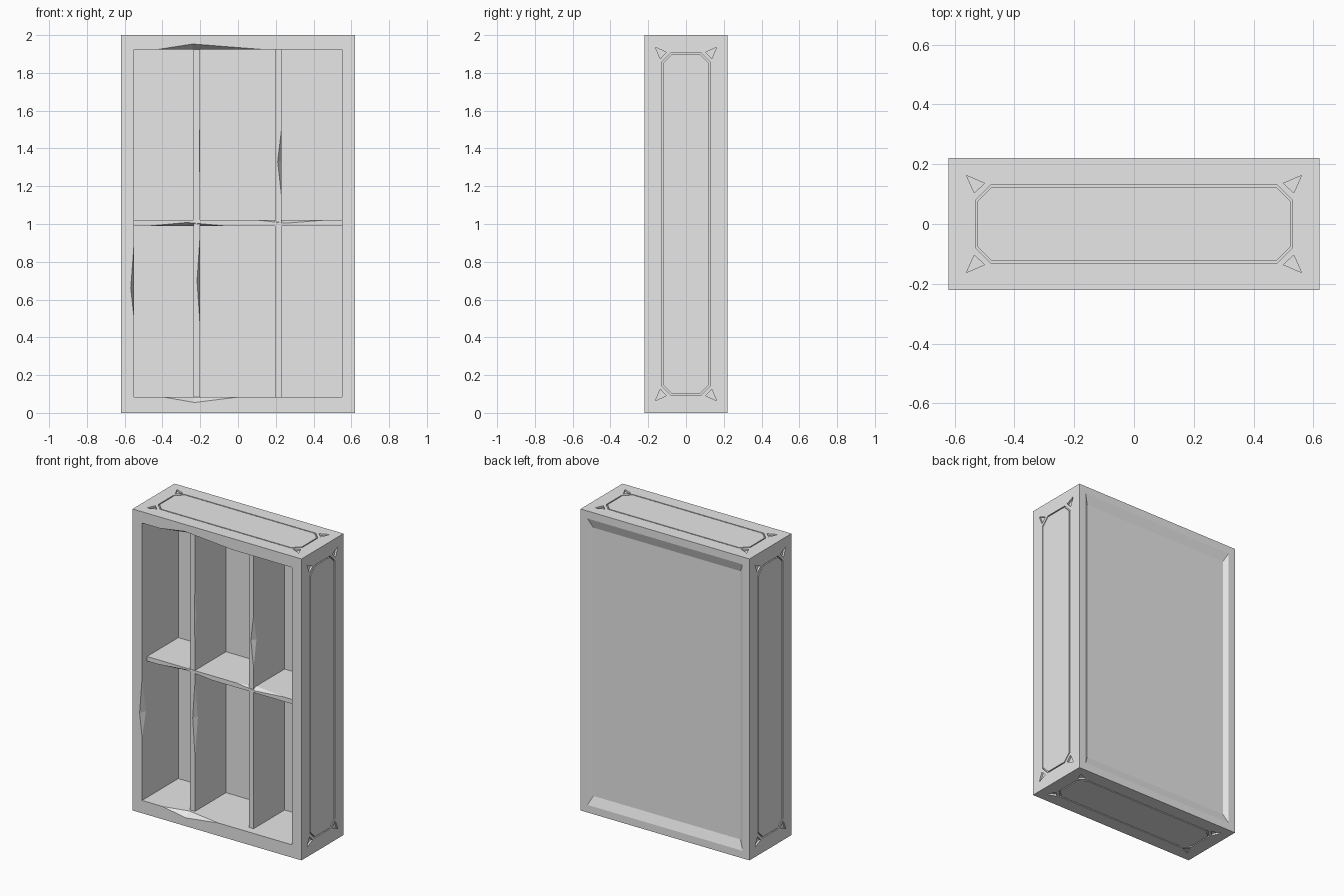
import bpy, bmesh
from mathutils import Vector

cube = bpy.data.objects.get("Cube")
if cube:
    bpy.data.objects.remove(cube, do_unlink=True)

grey = bpy.data.materials.new("plain_grey")
grey.use_nodes = True
grey.diffuse_color = (0.8, 0.8, 0.8, 1)
grey.node_tree.nodes["Principled BSDF"].inputs["Base Color"].default_value = (0.8, 0.8, 0.8, 1)

W, D, H = 0.62, 0.22, 2.0        # half width, half depth, height
FRONT, BACK = -0.165, 0.16       # front of the dividers, inner back wall
EDGE = 0.55                      # half width of the opening
LOW, TOP = 0.085, 1.925          # opening heights


def hull(name, points):
    """Convex solid around the points."""
    bm = bmesh.new()
    for p in points:
        bm.verts.new(p)
    res = bmesh.ops.convex_hull(bm, input=bm.verts)
    loose = [v for v in res["geom_interior"] if isinstance(v, bmesh.types.BMVert)]
    bmesh.ops.delete(bm, geom=loose, context="VERTS")
    bmesh.ops.dissolve_limit(bm, angle_limit=0.001, verts=bm.verts, edges=bm.edges)
    bmesh.ops.recalc_face_normals(bm, faces=bm.faces)
    mesh = bpy.data.meshes.new(name)
    bm.to_mesh(mesh)
    bm.free()
    mesh.materials.append(grey)
    ob = bpy.data.objects.new(name, mesh)
    bpy.context.collection.objects.link(ob)
    return ob


def box(name, x, y, z):
    return hull(name, [(a, b, c) for a in x for b in y for c in z])


def cut(target, cutter):
    cutter.hide_render = True
    mod = target.modifiers.new("cut", "BOOLEAN")
    mod.operation = "DIFFERENCE"
    mod.solver = "EXACT"
    mod.object = cutter
    bpy.context.view_layer.objects.active = target
    bpy.ops.object.modifier_apply(modifier=mod.name)
    bpy.data.objects.remove(cutter, do_unlink=True)


def chip(target, centre, before, after, across, inward):
    """Tapered nick on an edge, widest at the centre."""
    c, a, i = Vector(centre), Vector(across), Vector(inward)
    cut(target, hull("chip_cutter", [c + Vector(before), c + Vector(after),
                                     c + a, c + i, c - a - i]))


# Hollow case with an open front and a bevelled recess at the back
case = box("case", (-W, W), (-D, D), (0, H))
cut(case, box("cavity_cutter", (-EDGE, EDGE), (-D - 0.1, BACK), (LOW, TOP)))
inset = 0.05
recess = []
for grow, y in ((0, D), (-1, D - 0.02), (0, D + 0.05)):
    for sx in (-1, 1):
        for sz in (-1, 1):
            recess.append((sx * (W - inset + grow * 0.03), y,
                           1 + sz * (1 - inset + grow * 0.06)))
cut(case, hull("recess_cutter", recess))


# Outer sides: each maps (along, across, depth below the surface)
sides = {
    "top_panel": (0.53, lambda u, v, d: (u, v, H - d)),
    "bottom_panel": (0.53, lambda u, v, d: (u, v, d)),
    "left_panel": (0.905, lambda u, v, d: (W - d, v, 1 + u)),
    "right_panel": (0.905, lambda u, v, d: (d - W, v, 1 + u)),
}


def octagon(u, v, c):
    return [(su * a, sv * b) for su in (-1, 1) for sv in (-1, 1)
            for a, b in ((u, v - c), (u - c, v))]


for name, (u, place) in sides.items():
    v = 0.13
    # Pocket and the panel filling it leave a thin groove
    cut(case, hull("pocket_cutter", [place(a, b, d) for a, b in octagon(u, v, 0.05)
                                     for d in (-0.02, 0.01)]))
    hull(name, [place(a, b, d) for a, b in octagon(u - 0.007, v - 0.007, 0.047)
                for d in (0, 0.015)])
    # Triangular notches at the corners
    for su in (-1, 1):
        for sv in (-1, 1):
            tri = ((u + 0.03, v + 0.032), (u - 0.03, v + 0.006), (u + 0.004, v - 0.026))
            cut(case, hull("notch_cutter", [place(su * a, sv * b, d) for a, b in tri
                                            for d in (-0.02, 0.012)]))

# Nicks around the opening
chip(case, (-0.24, -D, TOP), (-0.18, 0, 0), (0.36, 0, 0), (0, 0, 0.028), (0, 0.05, 0))
chip(case, (-0.23, -D, LOW), (-0.17, 0, 0), (0.24, 0, 0), (0, 0, -0.03), (0, 0.04, 0))
chip(case, (-EDGE, -D, 0.66), (0, 0, -0.16), (0, 0, 0.24), (-0.018, 0, 0), (0, 0.04, 0))

# Shelf and upright dividers
shelf = box("shelf", (-EDGE - 0.01, EDGE + 0.01), (FRONT - 0.003, BACK + 0.01), (0.99, 1.02))
left_divider = box("left_divider", (0.195, 0.23), (FRONT, BACK + 0.01), (LOW - 0.01, TOP + 0.01))
right_divider = box("right_divider", (-0.235, -0.2), (FRONT, BACK + 0.01), (LOW - 0.01, TOP + 0.01))

# Nicks on the shelf and dividers
chip(shelf, (-0.27, FRONT - 0.003, 0.99), (-0.2, 0, 0), (0.2, 0, 0), (0, 0, 0.018), (0, 0.03, 0))
chip(shelf, (0.25, FRONT - 0.003, 1.02), (-0.14, 0, 0), (0.2, 0, 0), (0, 0, -0.016), (0, 0.03, 0))
chip(right_divider, (-0.2, FRONT, 0.7), (0, 0, -0.25), (0, 0, 0.25), (-0.017, 0, 0), (0, 0.03, 0))
chip(right_divider, (-0.2, FRONT, 1.4), (0, 0, -0.25), (0, 0, 0.2), (-0.005, 0, 0), (0, 0.01, 0))
chip(left_divider, (0.23, FRONT, 1.33), (0, 0, -0.18), (0, 0, 0.17), (-0.02, 0, 0), (0, 0.03, 0))
